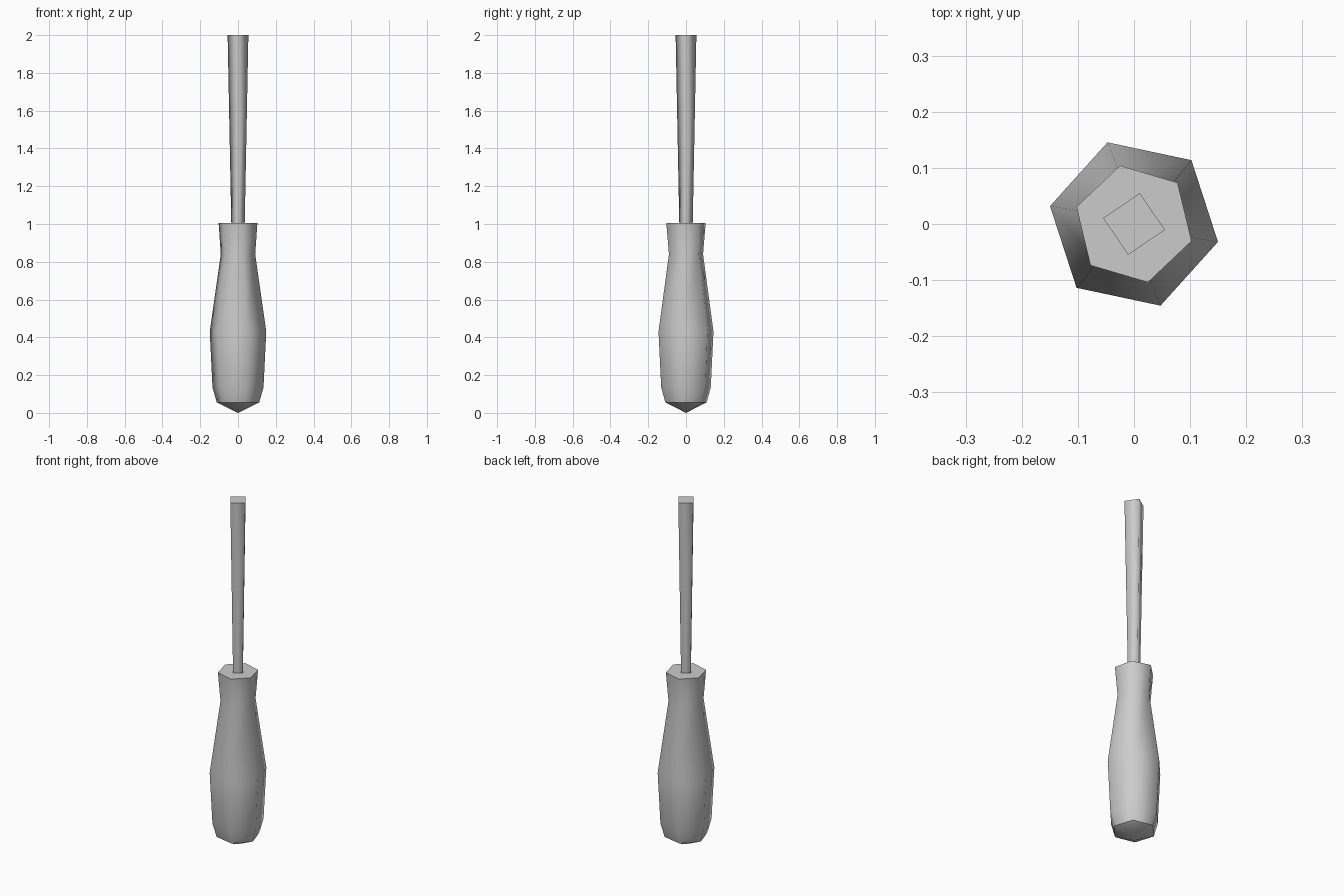
import bpy
import bmesh
from math import cos, sin, radians

cube = bpy.data.objects.get("Cube")
if cube:
    bpy.data.objects.remove(cube, do_unlink=True)

grey = bpy.data.materials.new("plain grey")
grey.use_nodes = True
colour = (0.6, 0.6, 0.6, 1)
grey.diffuse_color = colour
grey.node_tree.nodes["Principled BSDF"].inputs["Base Color"].default_value = colour


def loft(name, sides, profile, tip=None):
    """Join polygon rings of (height, radius, turn); close below at a tip or flat."""
    bm = bmesh.new()
    rings = []
    for z, r, turn in profile:
        angles = [radians(turn + 360 * i / sides) for i in range(sides)]
        rings.append([bm.verts.new((r * cos(a), r * sin(a), z)) for a in angles])
    for low, high in zip(rings, rings[1:]):
        for i in range(sides):
            j = (i + 1) % sides
            bm.faces.new((low[i], low[j], high[j], high[i])).smooth = True
    bm.faces.new(rings[-1])
    if tip is None:
        bm.faces.new(rings[0][::-1])
    else:
        point = bm.verts.new((0, 0, tip))
        for i in range(sides):
            bm.faces.new((point, rings[0][(i + 1) % sides], rings[0][i])).smooth = True
    # Keep the rims crisp while the sides shade smoothly
    for ring in (rings[0], rings[-1]):
        for i in range(sides):
            bm.edges.get((ring[i], ring[(i + 1) % sides])).smooth = False
    mesh = bpy.data.meshes.new(name)
    bm.to_mesh(mesh)
    bm.free()
    mesh.materials.append(grey)
    obj = bpy.data.objects.new(name, mesh)
    bpy.context.collection.objects.link(obj)
    return obj


# Six-sided grip: pointed butt, swelling belly, narrow neck, flared collar
loft("handle", 6, [
    (0.055, 0.115, -12),
    (0.135, 0.138, -12),
    (0.43, 0.153, -12),
    (0.84, 0.094, -14),
    (1.005, 0.107, -16.5),
], tip=0)

# Square shaft widening towards its flat end
loft("shaft", 4, [(0.99, 0.036, -11), (2.0, 0.056, -11)])
